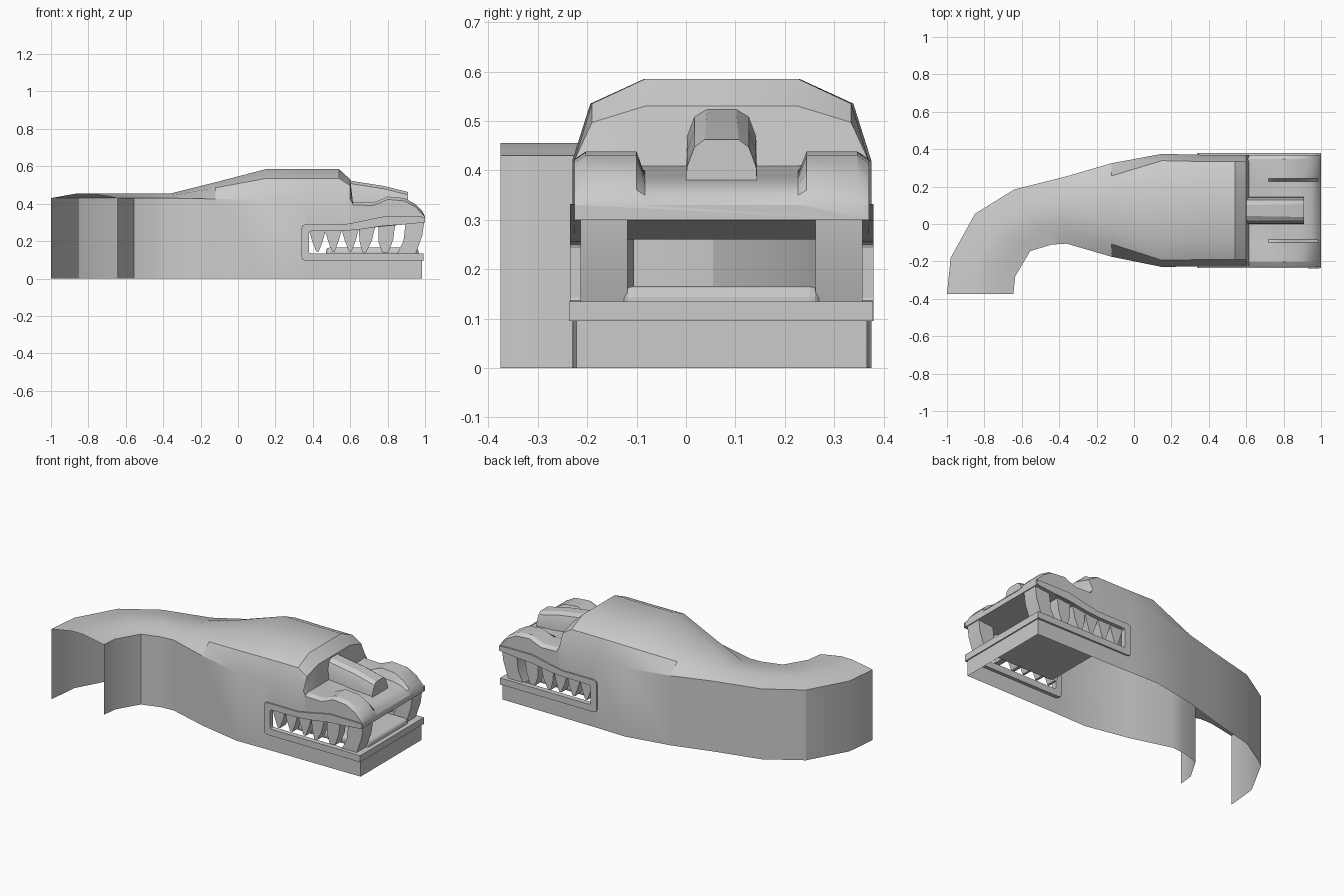
import bpy, bmesh

if "Cube" in bpy.data.objects:
    bpy.data.objects.remove(bpy.data.objects["Cube"])

YC = 0.072  # head centre line


def make(name, verts, faces, smooth=True):
    bm = bmesh.new()
    vs = [bm.verts.new(v) for v in verts]
    for f in faces:
        bm.faces.new([vs[i] for i in f])
    bmesh.ops.remove_doubles(bm, verts=bm.verts, dist=0.0005)
    bmesh.ops.recalc_face_normals(bm, faces=bm.faces)
    me = bpy.data.meshes.new(name)
    bm.to_mesh(me)
    bm.free()
    ob = bpy.data.objects.new(name, me)
    bpy.context.collection.objects.link(ob)
    if smooth:
        bpy.ops.object.select_all(action='DESELECT')
        bpy.context.view_layer.objects.active = ob
        ob.select_set(True)
        bpy.ops.object.shade_smooth_by_angle(angle=0.5)
    return ob


def loft(name, rings, smooth=True, caps=()):
    n = len(rings[0])
    faces = [(r * n + i, r * n + i + 1, (r + 1) * n + i + 1, (r + 1) * n + i)
             for r in range(len(rings) - 1) for i in range(n - 1)]
    faces += [tuple(c * n + i for i in range(n)) for c in caps]
    return make(name, [p for r in rings for p in r], faces, smooth)


def arch(left, right, base, heights, insets):
    """Open arch section between two plan points."""
    zs, z1, zt = heights
    f1, f2 = insets
    prof = [(0, base), (0, zs), (f1, z1), (f2, zt)]
    prof += [(1 - f, z) for f, z in reversed(prof)]
    return [(left[0] + (right[0] - left[0]) * f, left[1] + (right[1] - left[1]) * f, z)
            for f, z in prof]


def mix(a, b, t):
    return [p + (q - p) * t for p, q in zip(a, b)]


TAIL, HEAD = (.43, .443, .455), (.42, .535, .585)
TAIL_IN, HEAD_IN = (.2, .4), (.06, .24)

# Curved hollow neck, open underneath and at the tail end
stations = [((-1, -.375), (-.645, -.375), 0), ((-.98, -.18), (-.635, -.28), 0),
            ((-.85, .055), (-.555, -.145), 0), ((-.64, .185), (-.44, -.11), 0),
            ((-.36, .255), (-.36, -.105), 0), ((-.12, .325), (-.12, -.175), .46),
            ((.15, .375), (.15, -.23), 1), ((.36, .37), (.36, -.226), 1)]
loft("neck_shell", [arch(l, r, 0, mix(TAIL, HEAD, t), mix(TAIL_IN, HEAD_IN, t))
                    for l, r, t in stations])

# Skull above the mouth, with its sloping brow
brow = [(.36, HEAD), (.54, HEAD), (.60, (.42, .497, .53)), (.615, (.40, .402, .402))]
loft("skull", [arch((x, .37), (x, -.226), .26, h, HEAD_IN) for x, h in brow])

# Snout with two raised nostril bumps and a palate beneath
rings = []
for x, c, b in [(.60, .41, .41), (.72, .40, .405), (.76, .393, .42), (.80, .39, .438),
                (.89, .385, .43), (.95, .372, .397), (.985, .35, .36), (1.0, .33, .33)]:
    half = [(.298, .26 + .1 * (x - .6)), (.298, b - .015 * (b > .34)), (.275, b), (.172, b),
            (.155, c)]
    rings.append([(x, YC - h, z) for h, z in half] + [(x, YC + h, z) for h, z in reversed(half)])
loft("snout", rings, caps=(len(rings) - 1,))
make("palate", [(.6, YC - .298, .26), (1, YC - .298, .30), (1, YC + .298, .30),
                (.6, YC + .298, .26)], [(0, 1, 2, 3)], False)

# Central nose ridge
ridge = []
for x, zt, w in [(.59, .525, .03), (.65, .515, .03), (.78, .495, .032), (.91, .462, .035)]:
    half = [(.072, .375), (.07, zt - .055), (.055, zt - .015), (w, zt)]
    ridge.append([(x, YC - h, z) for h, z in half] + [(x, YC + h, z) for h, z in reversed(half)])
loft("nose_ridge", ridge, caps=(3,))

# Lower jaw walls and front
jaw = [(.36, -.226), (.985, -.222), (.985, .366), (.36, .37)]
loft("lower_jaw", [[(x, y, z) for x, y in jaw] for z in (0, .12)], False)


def box(name, x0, x1, y0, y1, z0, z1):
    v = [(x, y, z) for x in (x0, x1) for y in (y0, y1) for z in (z0, z1)]
    return make(name, v, [(0, 1, 3, 2), (4, 5, 7, 6), (0, 1, 5, 4),
                          (2, 3, 7, 6), (0, 2, 6, 4), (1, 3, 7, 5)], False)


box("jaw_front_lip", .93, .992, -.237, .378, .095, .135)
tongue = box("mouth_floor", .47, .965, YC - .2, YC + .2, .11, .166)
bev = tongue.modifiers.new("round", 'BEVEL')
bev.width, bev.segments = .022, 3

# Lip frame around each side of the mouth: outer and inner outlines
outer = [(.992, .095), (.36, .095), (.345, .10), (.34, .115), (.34, .27), (.345, .285),
         (.36, .29), (.57, .29), (.65, .305), (.78, .332), (.88, .332), (1.0, .33)]
inner = [(.992, .135), (.39, .135), (.383, .137), (.38, .142), (.38, .243), (.383, .25),
         (.39, .253), (.57, .255), (.65, .262), (.78, .282), (.88, .288), (1.0, .30)]

# Tooth outlines along one side, ending in the large front fang
teeth = [[(c - .047, .262), (c + .047, .268), (c + .028, .2), (c + .007, .145), (c - .007, .145),
          (c - .028, .2)] for c in (.425, .51, .6)]
teeth.append([(.645, .27), (.735, .285), (.715, .2), (.685, .14), (.665, .14), (.65, .2)])
teeth.append([(.75, .28), (.84, .29), (.83, .21), (.805, .14), (.77, .14), (.75, .2)])
teeth.append([(.895, .29), (.995, .30), (.985, .23), (.95, .13), (.85, .13), (.885, .2)])

for side, s in (("front", -1), ("back", 1)):
    rings = []
    for o, i in zip(outer, inner):
        a, b = YC + s * .307, YC + s * .275
        rings.append([(o[0], a, o[1]), (i[0], a, i[1]), (i[0], b, i[1]),
                      (o[0], b, o[1]), (o[0], a, o[1])])
    loft(side + "_lip_frame", rings, False)
    for k, poly in enumerate(teeth):
        n = len(poly)
        h0, h1 = (.19, .285) if k == 5 else (.225, .285)
        verts = [(x, YC + s * h, z) for h in (h0, h1) for x, z in poly]
        faces = [tuple(range(n)), tuple(range(n, 2 * n))]
        faces += [(i, (i + 1) % n, n + (i + 1) % n, n + i) for i in range(n)]
        make(f"{side}_tooth_{k + 1}", verts, faces)
